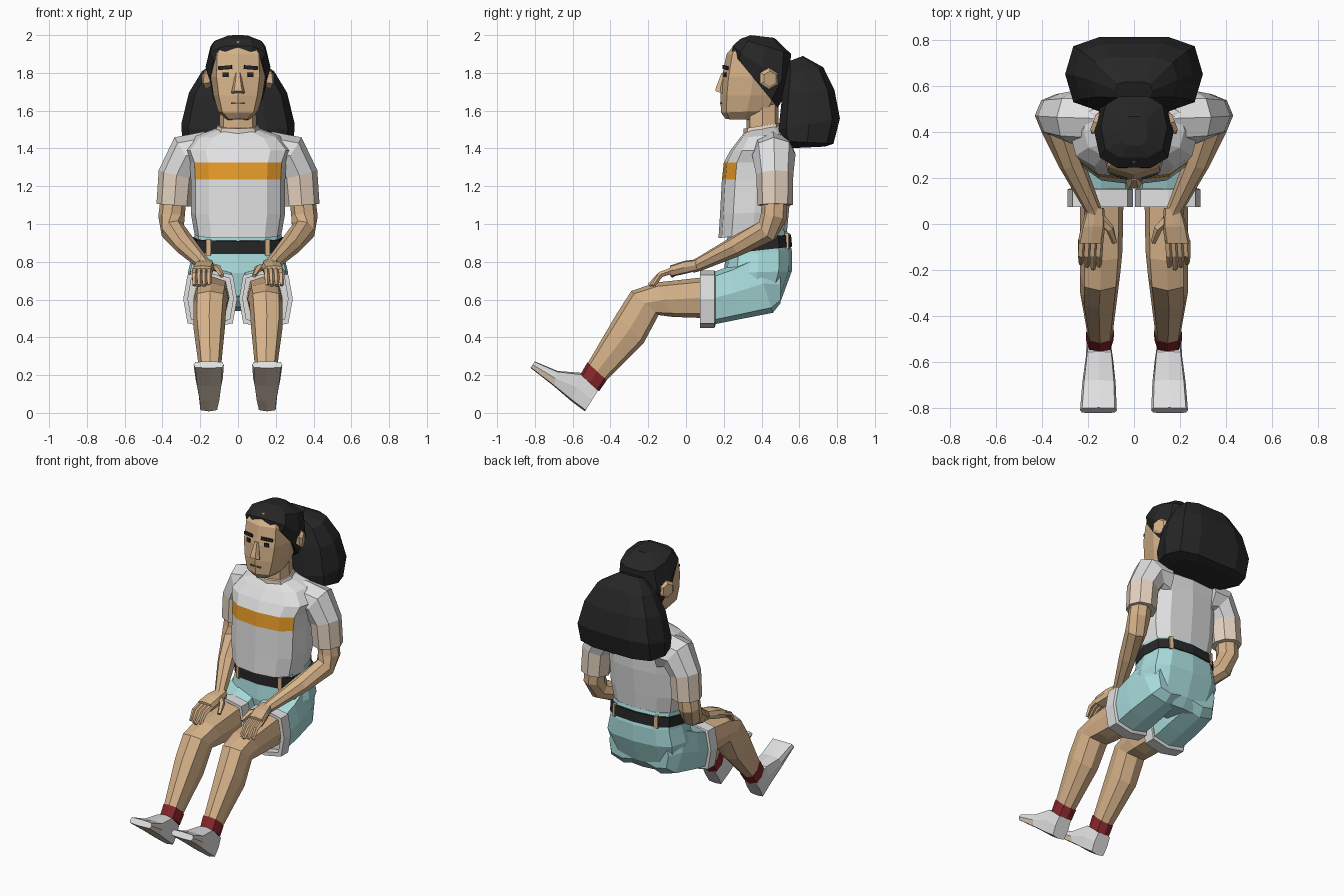
import bpy, bmesh, math
from mathutils import Vector, Matrix


def mat(name, r, g, b):
    m = bpy.data.materials.new(name)
    lin = [c / 12.92 if c <= 0.04045 else ((c + 0.055) / 1.055) ** 2.4 for c in (r, g, b)]
    m.diffuse_color = (*lin, 1)
    return m


SKIN = mat("skin tan", 0.84, 0.70, 0.54)
WHITE = mat("white cloth", 0.88, 0.88, 0.885)
CREAM = mat("cream", 0.90, 0.83, 0.76)
TEAL = mat("pale teal", 0.66, 0.86, 0.86)
BLACK = mat("black", 0.15, 0.15, 0.15)
ORANGE = mat("orange", 0.92, 0.62, 0.16)
RED = mat("dark red", 0.53, 0.15, 0.17)
LIP = mat("lip brown", 0.55, 0.38, 0.29)


def skin_rings(name, rings, mats, rule=None):
    """Join rings of points into a closed, flat-shaded body."""
    bm = bmesh.new()
    rows = [[bm.verts.new(p) for p in r] for r in rings]
    n = len(rows[0])
    for a, b in zip(rows, rows[1:]):
        for i in range(n):
            j = (i + 1) % n
            bm.faces.new((a[i], a[j], b[j], b[i]))
    bm.faces.new(rows[0])
    bm.faces.new(rows[-1])
    bmesh.ops.recalc_face_normals(bm, faces=bm.faces)
    if rule:
        for f in bm.faces:
            f.material_index = rule(f)
    me = bpy.data.meshes.new(name)
    bm.to_mesh(me)
    bm.free()
    for m in mats:
        me.materials.append(m)
    ob = bpy.data.objects.new(name, me)
    bpy.context.collection.objects.link(ob)
    return ob


def unit(n, p):
    for i in range(n):
        t = 2 * math.pi * i / n
        c, s = math.cos(t), math.sin(t)
        yield (math.copysign(abs(c) ** p, c) if abs(c) > 1e-6 else 0,
               math.copysign(abs(s) ** p, s) if abs(s) > 1e-6 else 0)


def loft(name, secs, *mats, n=8, p=0.7, s=1, rule=None):
    """Each section: x0, x1, and two side-view (y, z) points it spans."""
    rings = []
    for x0, x1, a, b in secs:
        a, b = Vector((0, *a)), Vector((0, *b))
        c, h = (a + b) / 2, (a - b) / 2
        rings.append([Vector((s * ((x0 + x1) / 2 + u * (x1 - x0) / 2), 0, 0)) + c + v * h
                      for u, v in unit(n, p)])
    return skin_rings(name, rings, mats, rule)


def sym(name, secs, *mats, **k):
    """Loft centred on x = 0; each section: half width and two points."""
    return loft(name, [(-w, w, a, b) for w, a, b in secs], *mats, **k)


def tube(name, pts, *mats, n=6, s=1, rule=None):
    """Tube along (x, y, z, radius) points."""
    P = [Vector((q[0] * s, q[1], q[2])) for q in pts]
    rings = []
    for i, q in enumerate(P):
        d = (P[min(i + 1, len(P) - 1)] - P[max(i - 1, 0)]).normalized()
        u = Vector((-d.z, 0, d.x)).normalized()
        v = d.cross(u)
        rings.append([q + pts[i][3] * (u * a + v * b) for a, b in unit(n, 1)])
    return skin_rings(name, rings, mats, rule)


def block(name, loc, size, m, rz=0.0, ry=0.0):
    bm = bmesh.new()
    M = (Matrix.Translation(loc) @ Matrix.Rotation(rz, 4, 'Z') @ Matrix.Rotation(ry, 4, 'Y')
         @ Matrix.Diagonal((*size, 1)))
    bmesh.ops.create_cube(bm, size=1, matrix=M)
    me = bpy.data.meshes.new(name)
    bm.to_mesh(me)
    bm.free()
    me.materials.append(m)
    bpy.context.collection.objects.link(bpy.data.objects.new(name, me))


# Head, nose, neck and collar
sym("head", [(.06, (.21, 1.555), (.40, 1.55)), (.105, (.185, 1.59), (.46, 1.60)),
             (.13, (.182, 1.68), (.50, 1.68)), (.145, (.19, 1.78), (.52, 1.78)),
             (.14, (.215, 1.90), (.50, 1.90)), (.10, (.27, 1.965), (.45, 1.965))], SKIN)
sym("nose", [(.036, (.152, 1.705), (.21, 1.685)), (.028, (.157, 1.725), (.21, 1.73)),
             (.014, (.187, 1.80), (.22, 1.80))], SKIN, n=6)
sym("neck", [(.10, (.32, 1.45), (.49, 1.49)), (.095, (.32, 1.60), (.49, 1.64))], SKIN)
sym("collar", [(.13, (.305, 1.455), (.51, 1.49)), (.108, (.305, 1.505), (.495, 1.535))], CREAM)
block("mouth", (0, .185, 1.64), (.075, .009, .009), LIP)

# Hair cap and large tied-back tail
sym("hair_cap", [(.150, (.24, 1.915), (.49, 1.61)), (.172, (.24, 1.945), (.555, 1.72)),
                 (.145, (.285, 1.982), (.56, 1.90)), (.06, (.34, 2.0), (.47, 1.985))],
    BLACK, n=10)
sym("hair_tail", [(.08, (.54, 1.86), (.62, 1.89)), (.19, (.525, 1.79), (.73, 1.83)),
                  (.26, (.505, 1.68), (.79, 1.71)), (.30, (.485, 1.50), (.82, 1.56)),
                  (.295, (.50, 1.44), (.785, 1.425)), (.22, (.53, 1.40), (.74, 1.41))],
    BLACK, n=10, p=0.6)

# Shirt body with chest stripe
sym("shirt", [(.23, (.172, .925), (.535, .965)), (.25, (.18, 1.05), (.545, 1.07)),
              (.25, (.19, 1.235), (.56, 1.235)), (.255, (.20, 1.325), (.56, 1.325)),
              (.28, (.235, 1.39), (.56, 1.39)), (.22, (.285, 1.455), (.535, 1.48)),
              (.11, (.315, 1.49), (.50, 1.52))], WHITE, ORANGE, n=12,
    rule=lambda f: int(1.25 < f.calc_center_median().z < 1.31 and f.calc_center_median().y < .26))

# Shorts seat and belt
sym("shorts_seat", [(.23, (.22, .94), (.535, .965)), (.24, (.21, .83), (.56, .86)),
                    (.265, (.20, .74), (.56, .75)), (.24, (.22, .62), (.505, .60)),
                    (.14, (.28, .56), (.46, .54))], TEAL, n=12)
sym("belt", [(.242, (.205, .84), (.562, .88)), (.242, (.205, .91), (.556, .945))], BLACK, n=12)

SOLE = Vector((0, -.64, -.77))
for s, side in ((1, "right"), (-1, "left")):
    # Face details and ear
    block(side + "_eye", (s * .066, .207, 1.79), (.03, .009, .024), BLACK, s * .30)
    block(side + "_brow", (s * .068, .209, 1.828), (.075, .009, .02), BLACK, s * .30, s * .08)
    tube(side + "_ear", [(.135, .43, 1.765, .035), (.165, .44, 1.77, .058),
                         (.178, .445, 1.77, .04)], SKIN, s=s)
    # Belt loops
    for y, z in ((.228, .875), (.535, .91)):
        block(side + "_belt_loop", (s * .155, y, z), (.022, .02, .085), SKIN, s * (.25 if y < .4 else -.25))
    # Sleeve with a cream hem
    tube(side + "_sleeve", [(.17, .46, 1.37, .12), (.27, .465, 1.365, .115), (.325, .47, 1.26, .098),
                            (.338, .472, 1.1, .094)], WHITE, CREAM, n=8, s=s,
         rule=lambda f: int(f.calc_center_median().z < 1.23))
    # Arm, palm, fingers, thumb
    tube(side + "_arm", [(.34, .47, 1.15, .068), (.352, .465, 1.04, .07), (.345, .43, .965, .066),
                         (.275, .27, .885, .056), (.18, .07, .787, .036), (.165, .03, .772, .032)],
         SKIN, n=8, s=s)
    loft(side + "_palm", [(.13, .205, (.07, .815), (.07, .755)), (.125, .23, (-.01, .805), (-.01, .735)),
                          (.135, .245, (-.085, .78), (-.08, .72))], SKIN, p=.6, s=s)
    for i in range(4):
        x = .150 + .026 * i
        tip = -.195 + .012 * abs(i - 1)
        tube(side + "_finger", [(x, -.07, .755, .017), (x + .003, -.135, .732, .016),
                                (x + .003, tip, .675, .011)], SKIN, n=5, s=s)
    tube(side + "_thumb", [(.15, .03, .775, .022), (.105, -.02, .765, .019), (.085, -.08, .725, .012)],
         SKIN, n=5, s=s)
    # Shorts leg and turned-up hollow cuff
    loft(side + "_shorts_leg", [(.015, .275, (.13, .74), (.13, .465)), (.012, .275, (.24, .78), (.28, .495)),
                                (.015, .26, (.36, .84), (.46, .53)), (.03, .22, (.50, .78), (.50, .58))],
         TEAL, p=.55, s=s)
    loft(side + "_cuff", [(.01, .28, (.155, .745), (.155, .46)), (.005, .29, (.15, .755), (.15, .45)),
                          (.005, .29, (.075, .755), (.075, .45)), (.025, .265, (.075, .735), (.075, .475)),
                          (.025, .265, (.125, .735), (.125, .475))], WHITE, p=.5, s=s)
    # Leg
    loft(side + "_leg", [(.045, .235, (.16, .725), (.16, .50)), (.05, .235, (-.16, .69), (-.07, .508)),
                         (.06, .235, (-.29, .645), (-.145, .518)), (.07, .235, (-.37, .52), (-.225, .368)),
                         (.093, .203, (-.525, .255), (-.43, .165)), (.10, .20, (-.55, .20), (-.465, .12))],
         SKIN, s=s)
    # Sock band and shoe with cream sole
    loft(side + "_sock", [(.086, .208, (-.522, .268), (-.42, .172)), (.09, .208, (-.558, .205), (-.46, .115))],
         RED, s=s)
    loft(side + "_shoe", [(.105, .205, (-.462, .125), (-.535, .008)), (.092, .21, (-.555, .212), (-.605, .06)),
                          (.08, .225, (-.68, .222), (-.70, .142)), (.075, .235, (-.80, .272), (-.823, .238))],
         WHITE, CREAM, p=.35, s=s, rule=lambda f: int(f.normal.dot(SOLE) > .25))
